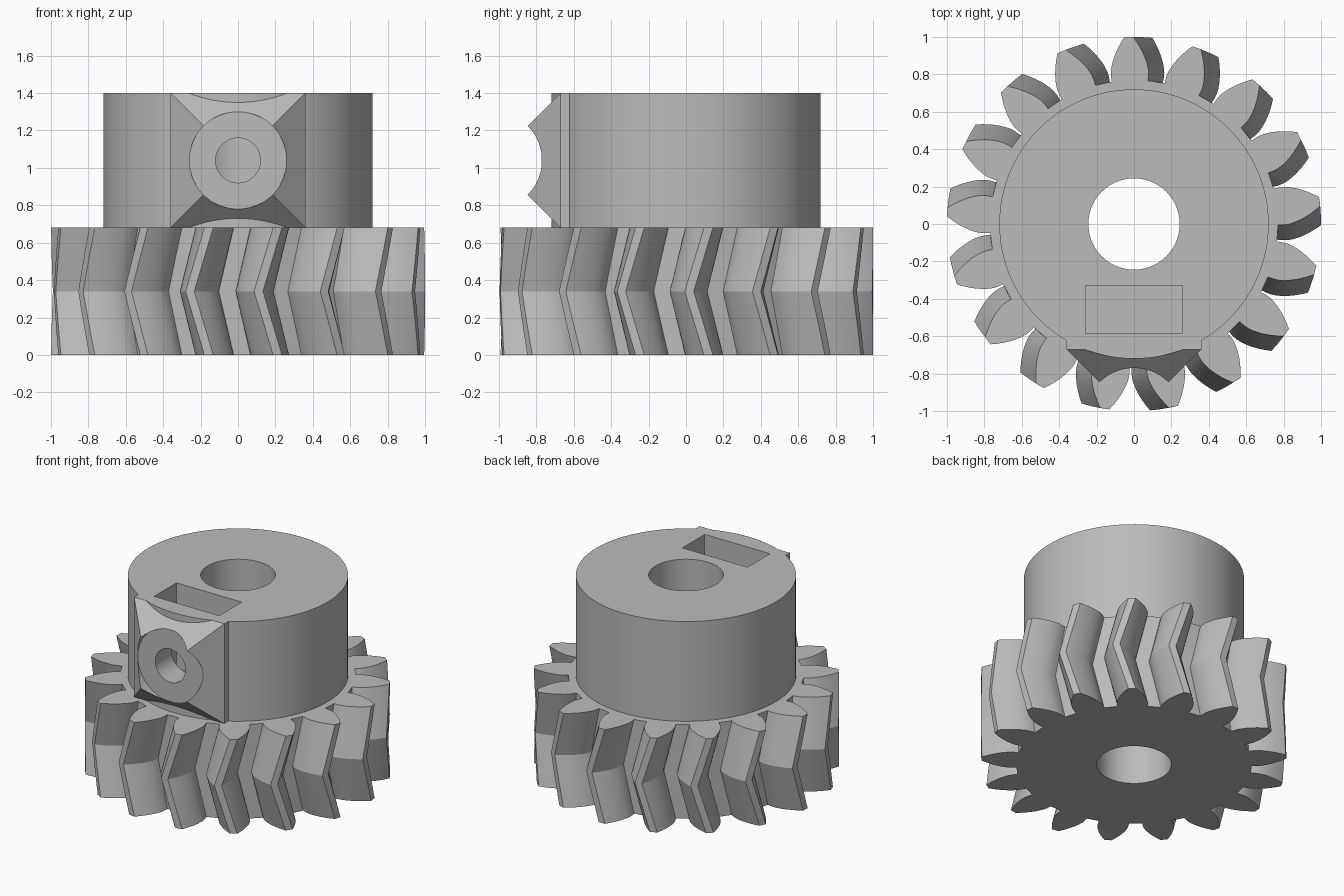
import bpy, bmesh
from math import sin, cos, tan, acos, pi, radians
from mathutils import Matrix, Vector

if "Cube" in bpy.data.objects:
    bpy.data.objects.remove(bpy.data.objects["Cube"])

TEETH, R_TIP, R_ROOT = 17, 1.0, 0.77
R_PITCH = 0.895
PRESSURE = radians(26)
TWIST = radians(5.9)
GEAR_H, TOP = 0.68, 1.4
SCREW_Z = 1.04

grey = bpy.data.materials.new("plain grey")
grey.use_nodes = True
colour = (0.5, 0.5, 0.5, 1)
grey.diffuse_color = colour
grey.node_tree.nodes["Principled BSDF"].inputs["Base Color"].default_value = colour


def make(name, bm):
    bmesh.ops.recalc_face_normals(bm, faces=bm.faces)
    mesh = bpy.data.meshes.new(name)
    bm.to_mesh(mesh)
    bm.free()
    mesh.materials.append(grey)
    ob = bpy.data.objects.new(name, mesh)
    bpy.context.collection.objects.link(ob)
    return ob


def loft(name, rings):
    """Skin equal closed rings and cap both ends."""
    bm = bmesh.new()
    loops = [[bm.verts.new(p) for p in ring] for ring in rings]
    n = len(loops[0])
    for a, b in zip(loops, loops[1:]):
        for i in range(n):
            j = (i + 1) % n
            bm.faces.new((a[i], a[j], b[j], b[i]))
    bm.faces.new(loops[0])
    bm.faces.new(loops[-1])
    return make(name, bm)


def cylinder(name, r, start, end, segments=96):
    start, end = Vector(start), Vector(end)
    axis = end - start
    bm = bmesh.new()
    turn = Vector((0, 0, 1)).rotation_difference(axis).to_matrix().to_4x4()
    bmesh.ops.create_cone(bm, cap_ends=True, segments=segments, radius1=r, radius2=r,
                          depth=axis.length,
                          matrix=Matrix.Translation((start + end) / 2) @ turn)
    return make(name, bm)


def box(name, lo, hi):
    return loft(name, [[(lo[0], lo[1], z), (hi[0], lo[1], z), (hi[0], hi[1], z), (lo[0], hi[1], z)]
                       for z in (lo[2], hi[2])])


def combine(ob, tool, operation):
    tool.hide_render = True
    mod = ob.modifiers.new(operation.lower(), "BOOLEAN")
    mod.operation, mod.object, mod.solver = operation, tool, "EXACT"
    bpy.context.view_layer.objects.active = ob
    bpy.ops.object.modifier_apply(modifier=mod.name)
    bpy.data.objects.remove(tool)


def shade(ob):
    bpy.ops.object.select_all(action="DESELECT")
    ob.select_set(True)
    bpy.context.view_layer.objects.active = ob
    bpy.ops.object.shade_smooth_by_angle(angle=radians(20))


# Involute tooth outline as (radius, angle), mirrored about the tooth centre
def involute(r):
    a = acos(min(1, R_PITCH * cos(PRESSURE) / r))
    return tan(a) - a


half_pitch = pi / (2 * TEETH)
steps = 8
flank = []
for i in range(steps + 1):
    r = R_ROOT + (R_TIP - R_ROOT) * i / steps
    flank.append((r, half_pitch + involute(R_PITCH) - involute(r)))
tooth = [(r, -a) for r, a in flank] + [(r, a) for r, a in reversed(flank)]


def gear_ring(z):
    phase = radians(1.0) + TWIST * abs(z / (GEAR_H / 2) - 1)
    ring = []
    for k in range(TEETH):
        for r, a in tooth:
            t = a + phase + 2 * pi * k / TEETH
            ring.append((r * cos(t), r * sin(t), z))
    return ring


# Herringbone gear
gear = loft("herringbone_gear", [gear_ring(GEAR_H * i / 8) for i in range(9)])
combine(gear, cylinder("bore_cutter", 0.244, (0, 0, -0.1), (0, 0, 0.8)), "DIFFERENCE")
shade(gear)

# Hub with a square boss tapering at 45 degrees
hub = cylinder("hub", 0.72, (0, 0, GEAR_H), (0, 0, TOP), 128)


def square(half, y):
    return [(x * half, y, SCREW_Z + z * half) for x, z in ((-1, -1), (1, -1), (1, 1), (-1, 1))]


boss = loft("boss", [square(0.36, -0.45), square(0.36, -0.67), square(0.06, -0.97)])
combine(hub, boss, "UNION")

# Screw-head seat, screw hole, nut slot and shaft bore
combine(hub, cylinder("seat_cutter", 0.26, (0, -1.2, SCREW_Z), (0, -0.771, SCREW_Z)), "DIFFERENCE")
combine(hub, box("slot_cutter", (-0.26, -0.585, 0.78), (0.26, -0.33, 1.6)), "DIFFERENCE")
combine(hub, cylinder("bore_cutter", 0.244, (0, 0, 0.5), (0, 0, 1.6)), "DIFFERENCE")
combine(hub, cylinder("screw_cutter", 0.12, (0, -1.2, SCREW_Z), (0, 0, SCREW_Z), 48), "DIFFERENCE")
shade(hub)
